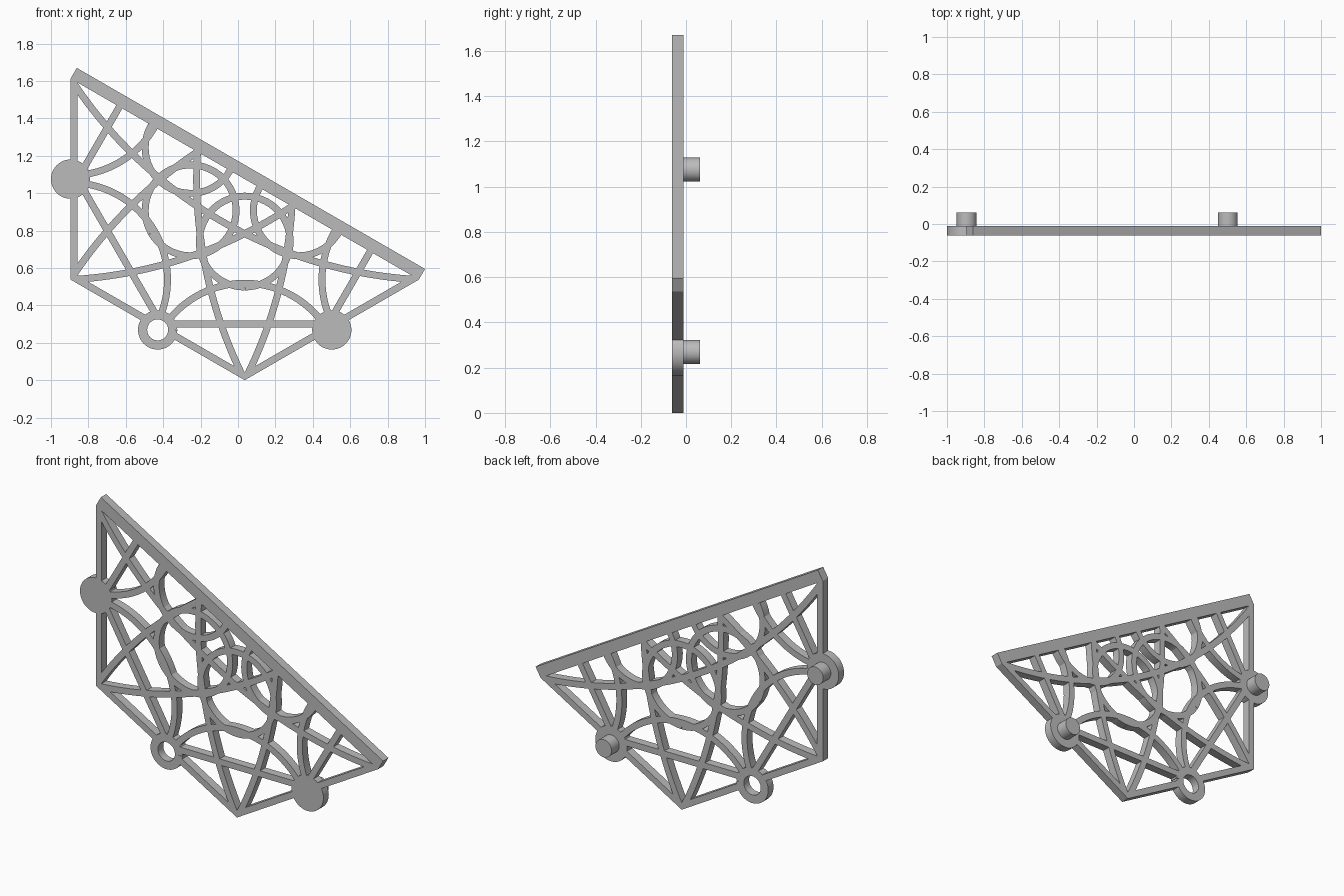
import bpy, bmesh, math
from mathutils import Vector

if "Cube" in bpy.data.objects:
    bpy.data.objects.remove(bpy.data.objects["Cube"])

R = 1.075                      # hexagon corner radius
CX, CZ = 0.036, R              # hexagon centre
FRONT, BACK, PEG_END = -0.061, -0.011, 0.061
W = 0.037                      # strut width
APOTHEM = R * math.cos(math.pi / 6)

grey = bpy.data.materials.new("light_grey")
grey.use_nodes = True
grey.diffuse_color = (0.5, 0.5, 0.5, 1)
grey.node_tree.nodes["Principled BSDF"].inputs["Base Color"].default_value = (0.5, 0.5, 0.5, 1)


def polar(r, deg):
    a = math.radians(deg)
    return Vector((r * math.cos(a), r * math.sin(a)))


def arc(centre, r, start, end, n=200):
    return [centre + polar(r, start + (end - start) * i / n) for i in range(n + 1)]


HUB = polar(APOTHEM, 240)      # the pierced lug
UP = polar(1, 60)              # normal of the long straight side
ALONG = polar(1, -30)


class Part:
    """Flat pieces drawn in the plate plane, then given thickness."""

    def __init__(self, name, y0=FRONT, y1=BACK):
        self.name, self.y0, self.y1 = name, y0, y1
        self.bm = bmesh.new()

    def vert(self, p):
        return self.bm.verts.new((CX + p.x, self.y0, CZ + p.y))

    def polygon(self, pts):
        self.bm.faces.new([self.vert(p) for p in pts])

    def ribbon(self, pts, width=W):
        rows = []
        for i, p in enumerate(pts):
            t = (pts[min(i + 1, len(pts) - 1)] - pts[max(i - 1, 0)]).normalized()
            n = Vector((-t.y, t.x)) * width / 2
            rows.append((self.vert(p + n), self.vert(p - n)))
        for (a, b), (c, d) in zip(rows, rows[1:]):
            self.bm.faces.new((a, b, d, c))

    def strut(self, pts, straight=False):
        # keep only the runs inside the half hexagon and clear of the lug hole
        run = []
        for p in pts + [None]:
            if p is not None and p.dot(UP) < 0.03 and p.length < R - 0.02 and (p - HUB).length > 0.08:
                run.append(p)
                continue
            if len(run) > 4:
                self.ribbon([run[0], run[-1]] if straight else run[:-2:4] + [run[-1]])
            run = []

    def finish(self):
        bm = self.bm
        bmesh.ops.recalc_face_normals(bm, faces=bm.faces)
        res = bmesh.ops.extrude_face_region(bm, geom=bm.faces[:])
        moved = [g for g in res["geom"] if isinstance(g, bmesh.types.BMVert)]
        bmesh.ops.translate(bm, verts=moved, vec=(0, self.y1 - self.y0, 0))
        bmesh.ops.recalc_face_normals(bm, faces=bm.faces)
        mesh = bpy.data.meshes.new(self.name)
        bm.to_mesh(mesh)
        bm.free()
        mesh.materials.append(grey)
        ob = bpy.data.objects.new(self.name, mesh)
        bpy.context.collection.objects.link(ob)
        bpy.ops.object.select_all(action='DESELECT')
        ob.select_set(True)
        bpy.context.view_layer.objects.active = ob
        bpy.ops.object.shade_smooth_by_angle(angle=math.radians(30))


# Long straight side
bar = Part("long_side_bar")
bar.polygon([-R * ALONG, R * ALONG, R * ALONG + 0.066 * UP, -R * ALONG + 0.066 * UP])
bar.finish()

# Outer rim: two mitred halves per hexagon edge, open at the lugs
rim = Part("outer_rim")
for mid in (180, 240, 300):
    for side in (-30, 30):
        corner = polar(1, mid + side)
        out = polar(1, mid)
        stop = out * APOTHEM + polar(0.075, mid + math.copysign(90, side))
        rim.polygon([corner * R, stop, stop - out * W, corner * (R - W / math.cos(math.pi / 6))])
rim.finish()

# Straight star bars joining the edge midpoints
star = Part("star_bars")
for deg in (150, 210, 270, 330):
    mid, side = polar(0.774, deg), polar(0.45, deg + 90)
    star.strut([mid + side * (i / 100 - 1) for i in range(201)], straight=True)
star.finish()

# Arcs centred on each corner, running from lug to lug
corners = Part("corner_arcs")
for deg in (150, 210, 270, 330):
    corners.strut(arc(polar(R, deg), 0.518, deg + 120, deg + 240))
corners.finish()

# Long shallow arcs from corner to opposite corner
SAG = 0.257
big = (R * R + SAG * SAG) / (2 * SAG)
half = math.degrees(math.asin(R / big))
long_arcs = Part("long_arcs")
for deg in range(0, 360, 60):
    long_arcs.strut(arc(polar(SAG - big, deg), big, deg - half, deg + half))
long_arcs.finish()

# Ring of overlapping circles around the centre
petals = Part("petal_rings")
for deg in (150, 210, 270, 330):
    petals.strut(arc(polar(0.334, deg), 0.243, deg, deg + 360))
petals.finish()

# Lugs: one pierced, two solid with round pegs behind
ring = Part("pierced_lug")
ring.ribbon(arc(HUB, 0.0805, 0, 360, 48), 0.049)
ring.finish()
for side, deg in (("right", 180), ("left", 300)):
    centre = polar(APOTHEM, deg)
    lug = Part(side + "_lug")
    lug.polygon(arc(centre, 0.105, 0, 360, 48)[:-1])
    lug.finish()
    peg = Part(side + "_peg", BACK - 0.01, PEG_END)
    peg.polygon(arc(centre, 0.053, 0, 360, 40)[:-1])
    peg.finish()
